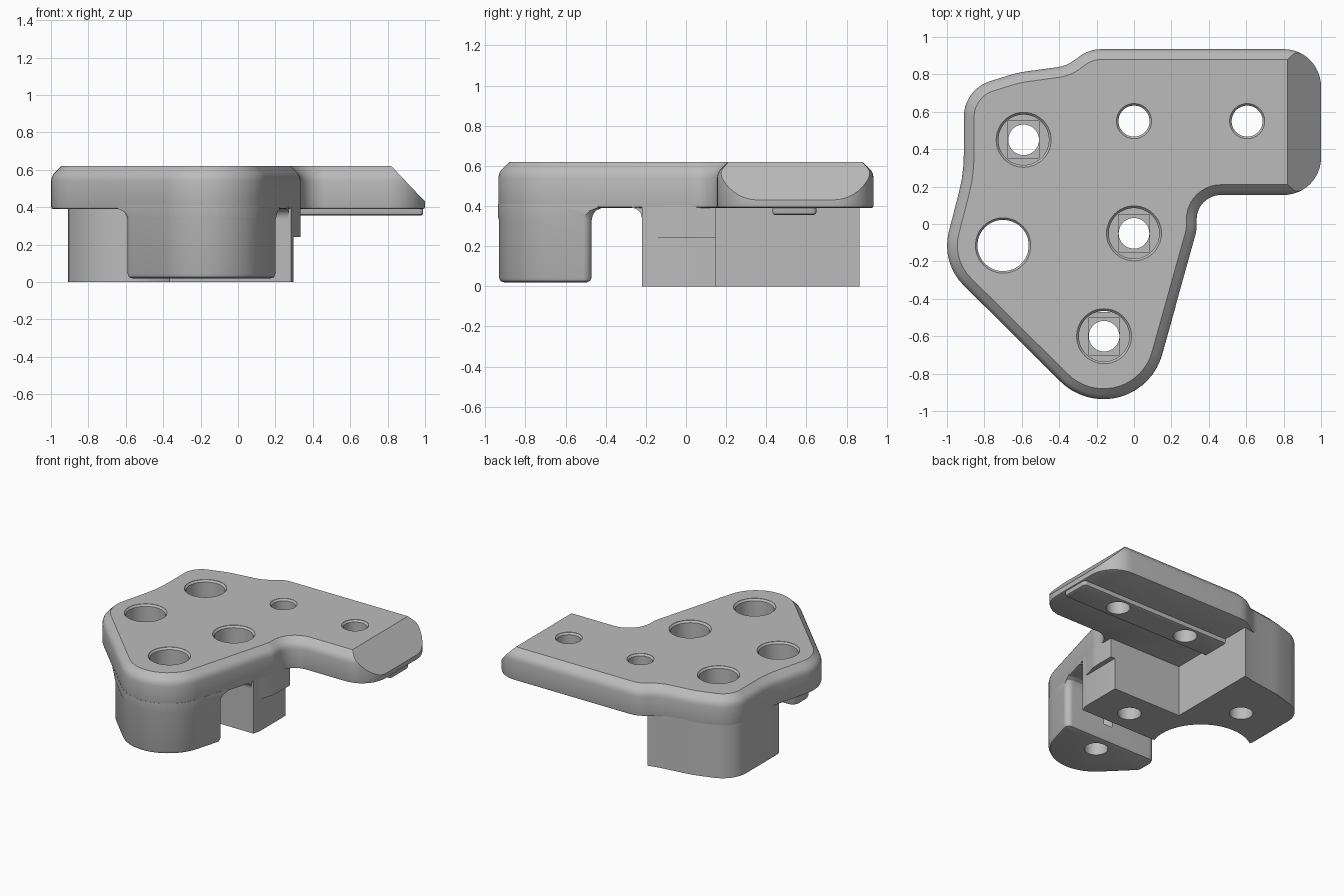
import bpy, bmesh, math
from mathutils import Vector

if "Cube" in bpy.data.objects:
    bpy.data.objects.remove(bpy.data.objects["Cube"], do_unlink=True)

grey = bpy.data.materials.new("plain grey")
grey.use_nodes = True
grey.diffuse_color = (0.5, 0.5, 0.5, 1)
grey.node_tree.nodes["Principled BSDF"].inputs["Base Color"].default_value = (0.5, 0.5, 0.5, 1)


def arc(cx, cy, r, start, end, n):
    """Points on an arc, angles in degrees."""
    angles = [math.radians(start + (end - start) * i / n) for i in range(n + 1)]
    return [Vector((cx + r * math.cos(a), cy + r * math.sin(a))) for a in angles]


def rounded(corners):
    """Closed outline from (x, y, radius) corners."""
    pts = []
    for i, (x, y, r) in enumerate(corners):
        p = Vector((x, y))
        if r == 0:
            pts.append(p)
            continue
        a = (Vector(corners[i - 1][:2]) - p).normalized()
        b = (Vector(corners[(i + 1) % len(corners)][:2]) - p).normalized()
        half = a.angle(b) / 2
        centre = p + (a + b).normalized() * r / math.sin(half)
        t1 = p + a * r / math.tan(half) - centre
        t2 = p + b * r / math.tan(half) - centre
        turn = math.atan2(t1.x * t2.y - t1.y * t2.x, t1.dot(t2))
        n = max(3, int(abs(turn) / math.radians(7)))
        start = math.degrees(math.atan2(t1.y, t1.x))
        pts += arc(*centre, r, start, start + math.degrees(turn), n)
    return pts


def inset(pts, d):
    """Move a counter-clockwise outline inward by d."""
    out = []
    for i, p in enumerate(pts):
        e1 = (p - pts[i - 1]).normalized()
        e2 = (pts[(i + 1) % len(pts)] - p).normalized()
        n1, n2 = Vector((-e1.y, e1.x)), Vector((-e2.y, e2.x))
        out.append(p + (n1 + n2) * d / (1 + n1.dot(n2)))
    return out


def loft(name, pts, rings, axes="xyz"):
    """Stack inset copies of an outline: rings of (inset, height)."""
    bm = bmesh.new()
    loops = []
    for d, h in rings:
        loop = []
        for p in inset(pts, d):
            value = dict(zip(axes, (p.x, p.y, h)))
            loop.append(bm.verts.new((value["x"], value["y"], value["z"])))
        loops.append(loop)
    for lo, hi in zip(loops, loops[1:]):
        for i in range(len(lo)):
            j = (i + 1) % len(lo)
            bm.faces.new((lo[i], lo[j], hi[j], hi[i]))
    bm.faces.new(loops[0][::-1])
    bm.faces.new(loops[-1])
    bmesh.ops.recalc_face_normals(bm, faces=bm.faces)
    mesh = bpy.data.meshes.new(name)
    bm.to_mesh(mesh)
    bm.free()
    mesh.materials.append(grey)
    ob = bpy.data.objects.new(name, mesh)
    bpy.context.collection.objects.link(ob)
    return ob


def boolean(ob, cutter, operation="DIFFERENCE"):
    mod = ob.modifiers.new("cut", "BOOLEAN")
    mod.operation, mod.solver, mod.object = operation, "EXACT", cutter
    bpy.context.view_layer.objects.active = ob
    bpy.ops.object.modifier_apply(modifier=mod.name)


# Top plate with softened upper rim
outline = rounded([
    (1, .155, .2), (1, .935, .2), (-.24, .935, .2), (-.36, .845, .2),
    (-.62, .81, .6), (-.91, .72, .2), (-.91, .27, .8), (-1.033, -.207, .3),
    (.001, -1.231, .325), (.335, -.034, .2), (.335, .155, .13)])
plate = loft("top_plate", outline, [
    (.012, .39), (.003, .394), (0, .405), (0, .54), (.004, .56),
    (.012, .577), (.024, .59), (.055, .62)])

# Sloped end of the arm
slope = loft("slope_cutter", [Vector(p) for p in ((.82, .62), (1.05, .378), (1.3, .378), (1.3, .8), (.82, .8))],
             [(0, -.2), (0, 1.3)], "xzy")
boolean(plate, slope)

# Front leg, flared at the root and kept inside the plate outline
front_leg = loft("front_leg", rounded([
    (.213, -.47, .04), (-.59, -.47, .06), (-.59, -.64, .05), (.001, -1.231, .325)]), [
    (.025, .02), (.008, .026), (0, .045), (0, .33), (-.006, .355),
    (-.02, .377), (-.055, .393), (-.055, .41)])
clip = loft("outline_clip", outline, [(-.001, -.1), (-.001, .7)])
boolean(front_leg, clip, "INTERSECT")

# Back leg with a round clearance below the large hole
back_leg = loft("back_leg", arc(-.7, -.115, .35, 125.5, -17.5, 24) + rounded([
    (.283, -.22, 0), (.298, -.165, 0), (.298, .15, 0), (-.28, .15, 0), (-.28, .865, 0),
    (-.36, .845, 0), (-.62, .81, .6), (-.91, .72, .2), (-.91, .19, 0)]),
    [(0, 0), (0, .41)])

# Ledge above the notch in the back leg
ledge = loft("side_ledge", rounded([
    (.1, -.165, 0), (.298, -.165, 0), (.335, -.034, .2), (.335, .15, 0), (.1, .15, 0)]),
    [(0, .242), (0, .41)])

# Concave fillet where the back leg meets the plate
fillet = loft("root_fillet", [Vector((-.2, .41)), Vector((-.27, .41))]
              + arc(-.27, .34, .05, 90, 0, 8) + [Vector((-.2, .34))],
              [(0, -.36), (0, .27)], "yzx")

# Tongue under the arm
tongue = loft("arm_tongue", rounded([
    (-.3, .43, 0), (.99, .43, .02), (.99, .65, .02), (-.3, .65, 0)]),
    [(.015, .355), (.004, .36), (0, .37), (0, .41)])

parts = [plate, front_leg, back_leg, ledge, fillet, tongue]
cutters = []

# Counterbored screw holes with a bridging slot in the floor
for x, y in ((-.59, .45), (0, -.05), (-.16, -.6)):
    ring = arc(x, y, .135, 0, 352.5, 47)
    cutters.append(loft("screw_cutter", ring, [
        (.053, -.1), (.053, .15), (0, .15), (0, .605), (-.012, .618), (-.012, .7)]))
    cutters.append(loft("slot_cutter", rounded([
        (x - .083, y - .1, 0), (x + .083, y - .1, 0),
        (x + .083, y + .1, 0), (x - .083, y + .1, 0)]), [(0, .13), (0, .2)]))

# Plain through holes
for x, y, r in ((-.7, -.115, .137), (0, .55, .083), (.605, .55, .083)):
    cutters.append(loft("hole_cutter", arc(x, y, r, 0, 352.5, 47), [
        (0, -.1), (0, .605), (-.011, .618), (-.011, .7)]))

for part in parts:
    for cutter in cutters:
        boolean(part, cutter)

# Remove helpers, then shade the curved walls smooth
for helper in cutters + [slope, clip]:
    bpy.data.objects.remove(helper, do_unlink=True)
for part in parts:
    bpy.ops.object.select_all(action="DESELECT")
    part.select_set(True)
    bpy.context.view_layer.objects.active = part
    bpy.ops.object.shade_smooth_by_angle(angle=math.radians(28))
